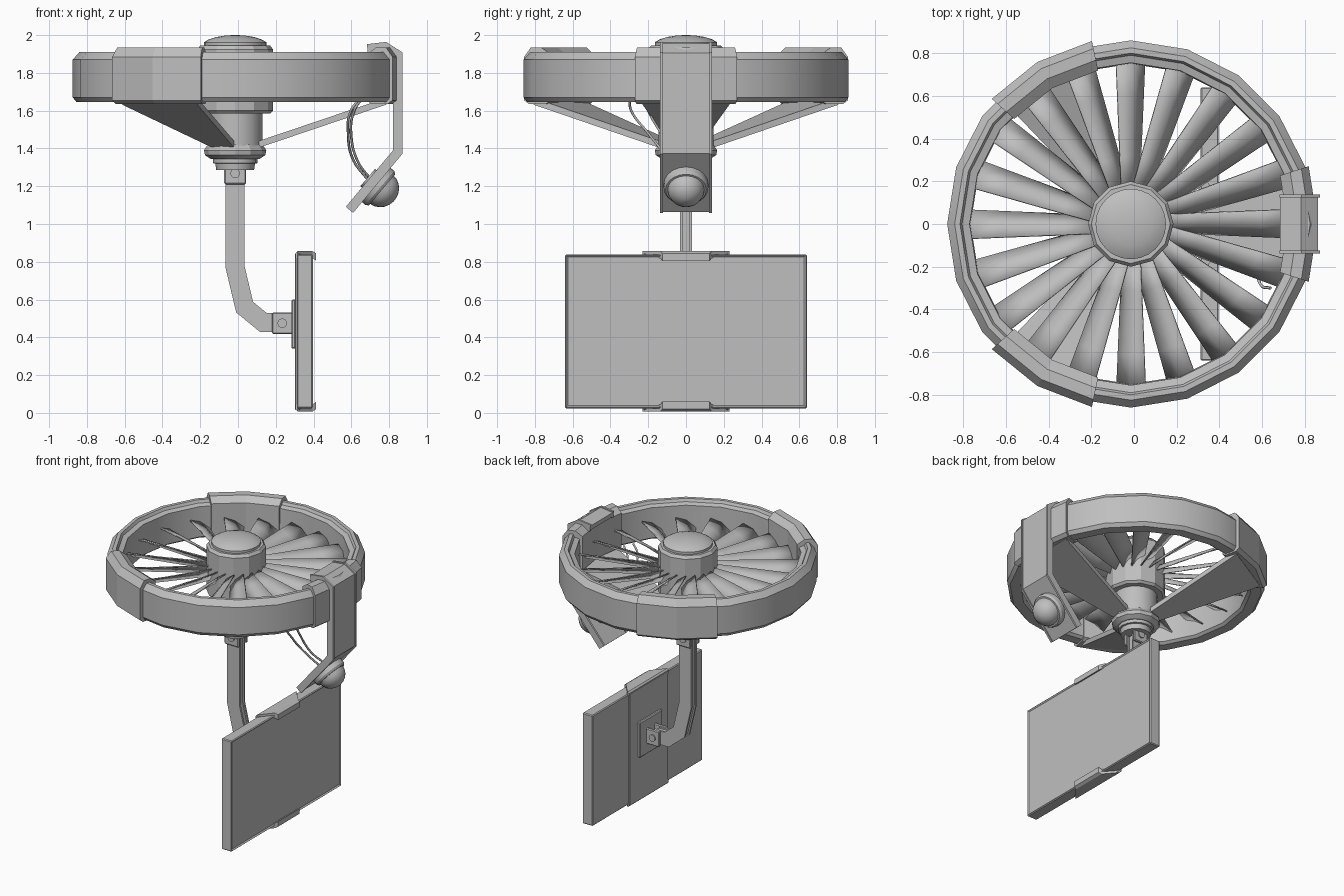
import bpy, bmesh
from math import sin, cos, radians, pi
from mathutils import Matrix, Vector

if "Cube" in bpy.data.objects:
    bpy.data.objects.remove(bpy.data.objects["Cube"])

grey = bpy.data.materials.new("plain grey")
grey.use_nodes = True
grey.diffuse_color = (0.52, 0.52, 0.52, 1)
grey.node_tree.nodes["Principled BSDF"].inputs["Base Color"].default_value = grey.diffuse_color

CX = -0.015  # fan axis


def finish(bm, name, smooth=None):
    bmesh.ops.recalc_face_normals(bm, faces=bm.faces)
    mesh = bpy.data.meshes.new(name)
    bm.to_mesh(mesh)
    bm.free()
    obj = bpy.data.objects.new(name, mesh)
    bpy.context.collection.objects.link(obj)
    mesh.materials.append(grey)
    if smooth:
        bpy.ops.object.select_all(action='DESELECT')
        obj.select_set(True)
        bpy.context.view_layer.objects.active = obj
        bpy.ops.object.shade_smooth_by_angle(angle=radians(smooth))
    return obj


def sweep(name, profile, angles, full=False, smooth=None):
    """Carry a closed (radius, z) section around the fan axis."""
    bm = bmesh.new()
    rows = [[bm.verts.new((CX + r * cos(a), r * sin(a), z)) for r, z in profile]
            for a in map(radians, angles)]
    n = len(profile)
    pairs = list(zip(rows, rows[1:])) + ([(rows[-1], rows[0])] if full else [])
    for a, b in pairs:
        for i in range(n):
            j = (i + 1) % n
            bm.faces.new((a[i], a[j], b[j], b[i]))
    if not full:
        bm.faces.new(rows[0])
        bm.faces.new(rows[-1])
    return finish(bm, name, smooth)


def lathe(name, profile, sides, matrix=None, smooth=30):
    """Solid of revolution with flat caps at both ends."""
    bm = bmesh.new()
    rows = [[bm.verts.new((r * cos(2 * pi * k / sides), r * sin(2 * pi * k / sides), z))
             for k in range(sides)] for r, z in profile]
    for a, b in zip(rows, rows[1:]):
        for k in range(sides):
            m = (k + 1) % sides
            bm.faces.new((a[k], a[m], b[m], b[k]))
    bm.faces.new(rows[0])
    bm.faces.new(rows[-1])
    bm.transform(matrix or Matrix.Translation((CX, 0, 0)))
    return finish(bm, name, smooth)


def ribbon(name, path, thick, y0, y1):
    """Strip of constant thickness along an (x, z) path, from y0 to y1."""
    pts = [Vector(p) for p in path]
    left, right = [], []
    for i, p in enumerate(pts):
        before = (p - pts[i - 1]).normalized() if i else None
        after = (pts[i + 1] - p).normalized() if i < len(pts) - 1 else None
        before, after = before or after, after or before
        n0 = Vector((-before.y, before.x))
        n1 = Vector((-after.y, after.x))
        mitre = (n0 + n1).normalized()
        mitre *= thick / 2 / mitre.dot(n0)
        left.append(p + mitre)
        right.append(p - mitre)
    bm = bmesh.new()
    rows = [[bm.verts.new((q.x, y, q.y)) for q, y in ((a, y0), (a, y1), (b, y1), (b, y0))]
            for a, b in zip(left, right)]
    for a, b in zip(rows, rows[1:]):
        for k in range(4):
            m = (k + 1) % 4
            bm.faces.new((a[k], a[m], b[m], b[k]))
    bm.faces.new(rows[0])
    bm.faces.new(rows[-1])
    return finish(bm, name)


def box(name, x0, x1, y0, y1, z0, z1, bevel=0.0):
    bm = bmesh.new()
    bmesh.ops.create_cube(bm, size=1)
    for v in bm.verts:
        v.co = ((x0 + x1) / 2 + v.co.x * (x1 - x0), (y0 + y1) / 2 + v.co.y * (y1 - y0),
                (z0 + z1) / 2 + v.co.z * (z1 - z0))
    if bevel:
        bmesh.ops.bevel(bm, geom=bm.edges[:], offset=bevel, segments=1, affect='EDGES')
    return finish(bm, name)


# Fan ring and its three clamps
sweep("fan_ring", [(.86, 1.67), (.86, 1.87), (.825, 1.91), (.8, 1.91), (.79, 1.89), (.755, 1.88),
                   (.75, 1.66), (.77, 1.645), (.84, 1.645)],
      range(0, 360, 18), full=True, smooth=25)
clamp = [(.876, 1.655), (.876, 1.885), (.84, 1.935), (.785, 1.935), (.735, 1.9),
         (.735, 1.65), (.76, 1.635), (.85, 1.635)]
for name, a in (("right_clamp", 0), ("back_clamp", 120), ("front_clamp", 240)):
    sweep(name, clamp, (a - 18, a, a + 18))

# Tapered struts from the hub base to the clamps
for name, a in (("right_strut", 0), ("back_strut", 120), ("front_strut", 240)):
    bm = bmesh.new()
    ends = []
    for r, half, z in ((.12, .065, 1.42), (.8, .23, 1.65)):
        ends.append([bm.verts.new((r, s * half, z + h)) for s, h in
                     ((-1, -.018), (1, -.018), (1, .018), (-1, .018))])
    for k in range(4):
        m = (k + 1) % 4
        bm.faces.new((ends[0][k], ends[0][m], ends[1][m], ends[1][k]))
    bm.faces.new(ends[0])
    bm.faces.new(ends[1])
    bm.transform(Matrix.Translation((CX, 0, 0)) @ Matrix.Rotation(radians(a), 4, 'Z'))
    finish(bm, name)

# Hub, cap and lower housing
lathe("hub", [(.185, 1.585), (.2, 1.6), (.2, 1.925), (.185, 1.945)], 12, smooth=20)
lathe("hub_cap", [(.165, 1.94), (.165, 1.962), (.14, 1.977), (.1, 1.99), (.05, 1.998), (.01, 2.0)], 24)
lathe("hub_housing", [(.145, 1.4), (.145, 1.59)], 20)
lathe("hub_flange", [(.13, 1.345), (.16, 1.365), (.165, 1.39), (.145, 1.42)], 12, smooth=20)
lathe("hub_socket", [(.1, 1.285), (.105, 1.32), (.118, 1.322), (.118, 1.36)], 16)

# Pitched, twisted blades
bm = bmesh.new()
for b in range(20):
    turn = Matrix.Translation((CX, 0, 0)) @ Matrix.Rotation(radians(18 * b), 4, 'Z')
    rows = []
    for i in range(5):
        t = i / 4
        pitch = radians(46 - 17 * t)
        chord = .125 + .03 * t
        row = []
        for u, camber in ((-.5, 0), (0, .012), (.5, 0)):
            y = u * chord * cos(pitch) - camber * sin(pitch)
            z = u * chord * sin(pitch) + camber * cos(pitch)
            row.append(bm.verts.new(turn @ Vector((.17 + .585 * t, y, 1.76 + z))))
        rows.append(row)
    for p, q in zip(rows, rows[1:]):
        for k in range(2):
            bm.faces.new((p[k], q[k], q[k + 1], p[k + 1]))
blades = finish(bm, "fan_blades", 40)
solid = blades.modifiers.new("thickness", 'SOLIDIFY')
solid.thickness = 0.008

# Bent arm: a core between two raised side rails
arm = [(CX, 1.27), (CX, .77), (.035, .56), (.135, .478), (.235, .478)]
ribbon("arm_core", arm, .08, -.03, .03)
for side in (-1, 1):
    ribbon("arm_rail", arm, .1, side * .026 - .007, side * .026 + .007)


# Hinges with a lug on each side of the arm and a pin through them
def hinge(name, x0, x1, z0, z1):
    for s in (-1, 1):
        box(name + "_lug", x0, x1, s * .045 - .011, s * .045 + .011, z0, z1, .006)
    place = Matrix.Translation(((x0 + x1) / 2, 0, (z0 + z1) / 2)) @ Matrix.Rotation(pi / 2, 4, 'X')
    lathe(name + "_pin", [(.025, -.064), (.025, .064)], 16, place)


hinge("upper_hinge", -.073, .043, 1.21, 1.325)
hinge("lower_hinge", .18, .288, .417, .532)
box("screen_mount_plate", .283, .306, -.13, .13, .34, .6, .006)

# Screen with an inset front panel
bm = bmesh.new()
bmesh.ops.create_cube(bm, size=1)
for v in bm.verts:
    v.co = (.354 + v.co.x * .084, v.co.y * 1.28, .432 + v.co.z * .815)
bmesh.ops.recalc_face_normals(bm, faces=bm.faces)
bmesh.ops.bevel(bm, geom=bm.edges[:], offset=.006, segments=1, affect='EDGES')
bm.normal_update()
front = [max(bm.faces, key=lambda f: f.calc_center_median().x)]
bmesh.ops.inset_region(bm, faces=front, thickness=.012, depth=-.008)
finish(bm, "screen")

# Strap behind the screen with tapered hooks over its top and bottom
box("screen_strap", .302, .33, -.225, .225, .015, .845, .005)
for name, z, d in (("top_hook", .84, 1), ("bottom_hook", .024, -1)):
    bm = bmesh.new()
    rows = []
    for x, half, lo, hi in ((.304, .23, -.02, .006), (.315, .23, -.02, .016),
                            (.395, .135, -.02, .016), (.414, .125, -.035, .004)):
        rows.append([bm.verts.new((x, y, z + d * h)) for y, h in
                     ((-half, lo), (half, lo), (half, hi), (-half, hi))])
    for a, b in zip(rows, rows[1:]):
        for k in range(4):
            m = (k + 1) % 4
            bm.faces.new((a[k], a[m], b[m], b[k]))
    bm.faces.new(rows[0])
    bm.faces.new(rows[-1])
    finish(bm, name)

# Lamp bracket hooked over the right clamp, with side rims
bracket = [(.685, 1.927), (.778, 1.938), (.845, 1.895), (.845, 1.38), (.59, 1.075)]
ribbon("lamp_bracket", bracket, .034, -.13, .13)
for s in (-1, 1):
    ribbon("bracket_rim", bracket, .05, s * .13 - .007, s * .13 + .007)

# Lamp head on the slanted end
aim = Vector((.762, 0, -.647)).to_track_quat('Z', 'Y').to_matrix().to_4x4()
lamp = Matrix.Translation((.728, 0, 1.21)) @ aim
lathe("lamp_base", [(.06, -.055), (.06, -.02), (.118, -.02), (.118, .03), (.108, .045)], 20, lamp)
lathe("lamp_dome", [(.098 * cos(radians(e)), .04 + .092 * sin(radians(e)))
                    for e in range(0, 90, 17)], 20, lamp)

# Cables from the clamp to the lamp
for name, path in (
        ("outer_cable", [(.64, -.3, 1.66), (.598, -.29, 1.6), (.583, -.2, 1.48),
                         (.61, -.09, 1.34), (.69, -.02, 1.23)]),
        ("inner_cable", [(.66, -.22, 1.67), (.615, -.2, 1.6), (.6, -.12, 1.46),
                         (.635, -.05, 1.33), (.7, .02, 1.24)])):
    curve = bpy.data.curves.new(name, 'CURVE')
    curve.dimensions = '3D'
    curve.bevel_depth = .007
    curve.bevel_resolution = 1
    spline = curve.splines.new('BEZIER')
    spline.bezier_points.add(len(path) - 1)
    for point, co in zip(spline.bezier_points, path):
        point.co = co
        point.handle_left_type = point.handle_right_type = 'AUTO'
    curve.materials.append(grey)
    bpy.context.collection.objects.link(bpy.data.objects.new(name, curve))
